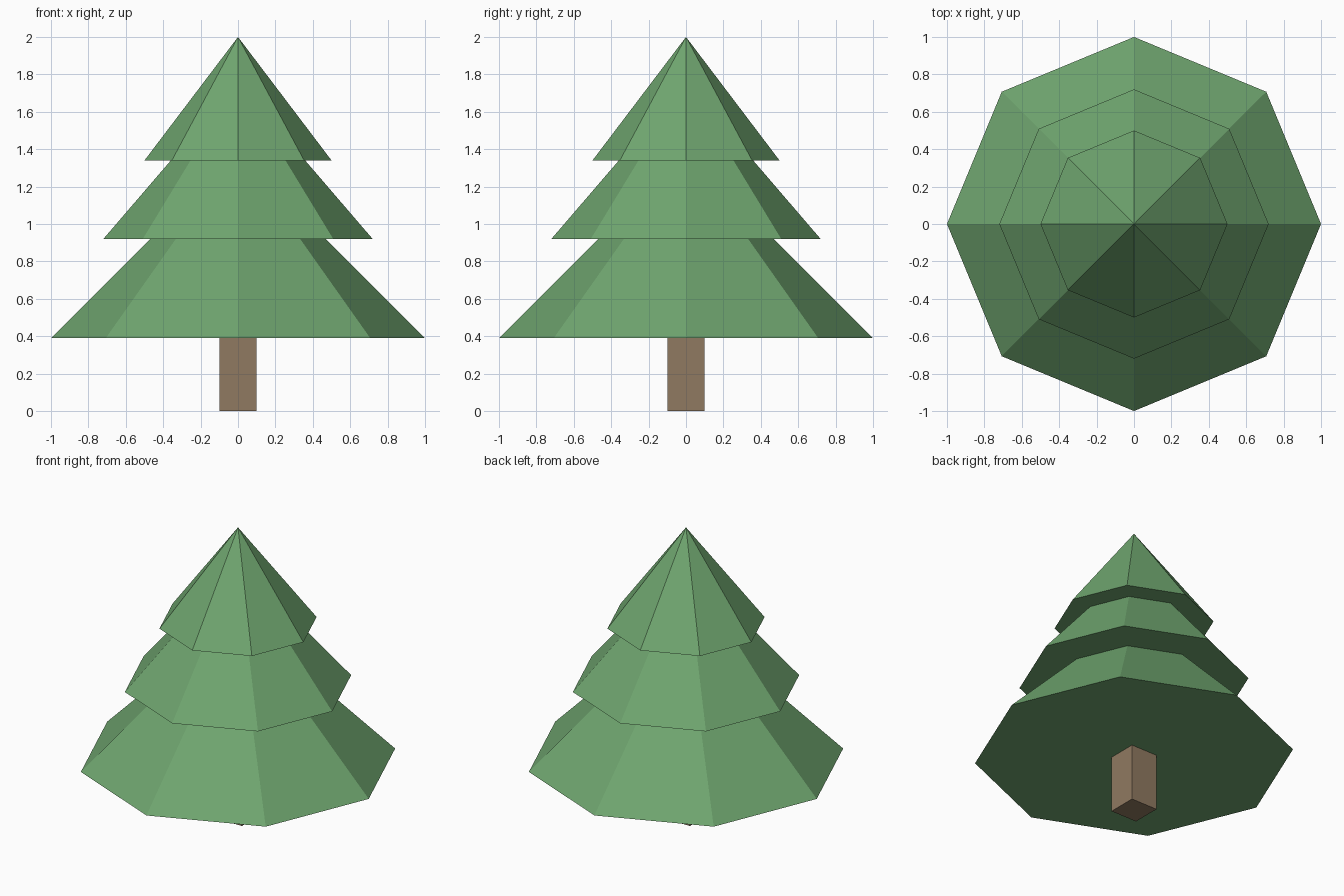
import bpy

if "Cube" in bpy.data.objects:
    bpy.data.objects.remove(bpy.data.objects["Cube"])


def material(name, color):
    mat = bpy.data.materials.new(name)
    mat.diffuse_color = (*color, 1)
    mat.use_nodes = True
    mat.node_tree.nodes["Principled BSDF"].inputs["Base Color"].default_value = mat.diffuse_color
    return mat


green = material("foliage_green", (0.16, 0.38, 0.16))
brown = material("bark_brown", (0.28, 0.195, 0.12))


def tier(name, z0, r0, z1, r1):
    """Eight-sided tapered layer with a closed flat underside."""
    bpy.ops.mesh.primitive_cone_add(vertices=8, radius1=r0, radius2=r1,
                                    depth=z1 - z0, location=(0, 0, (z0 + z1) / 2))
    obj = bpy.context.object
    obj.name = name
    obj.data.materials.append(green)


# Foliage layers: the lower two run slightly up into the layer above
tier("lower_branches", 0.39, 1.0, 0.97, 0.42)
tier("middle_branches", 0.92, 0.72, 1.39, 0.316)
tier("top_branches", 1.34, 0.5, 2.0, 0.0)

# Square trunk, its top just inside the lowest layer
bpy.ops.mesh.primitive_cube_add(size=1, location=(0, 0, 0.21))
trunk = bpy.context.object
trunk.name = "trunk"
trunk.scale = (0.2, 0.2, 0.42)
trunk.data.materials.append(brown)
